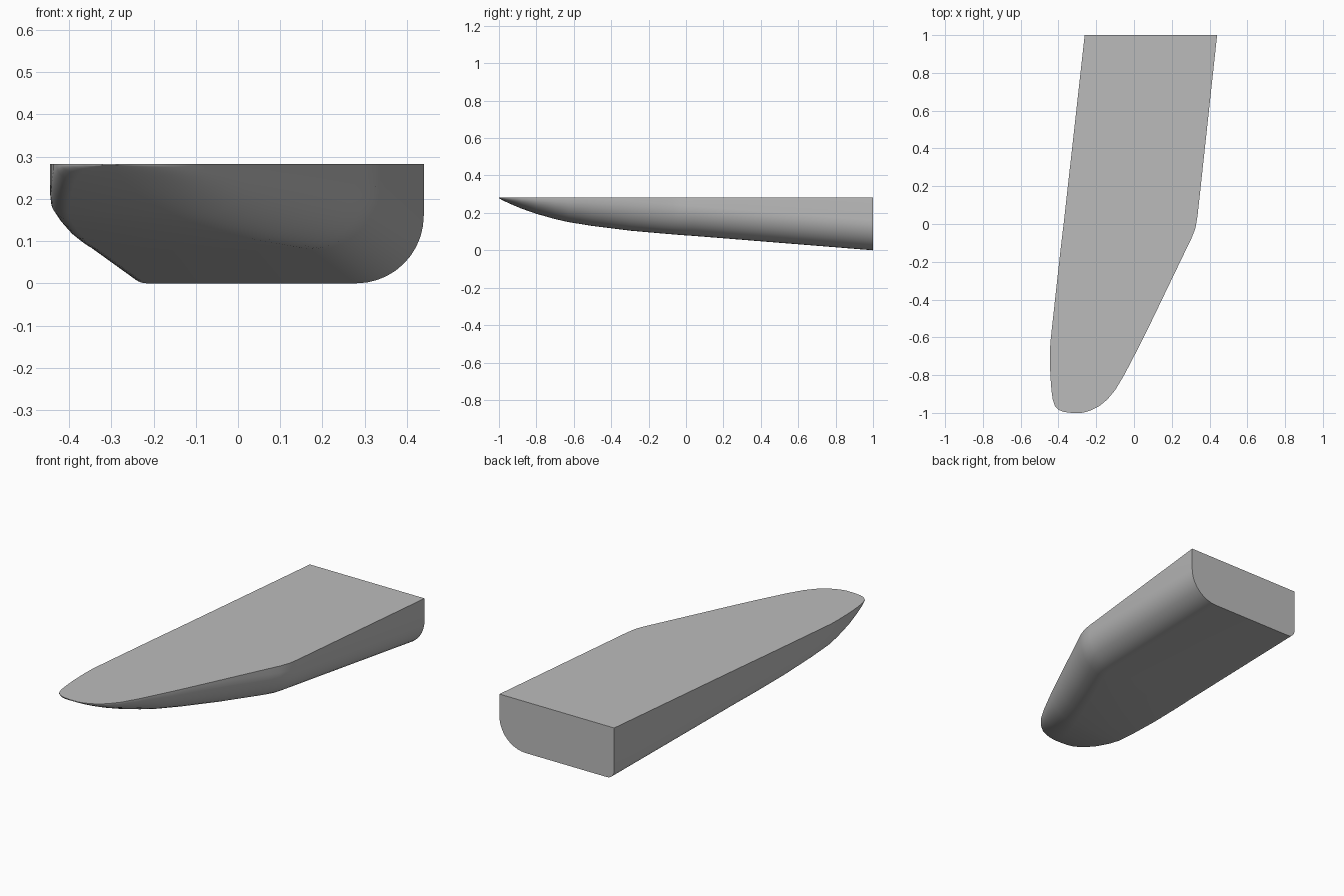
import bpy
import bmesh
from math import sin, cos, pi, radians

if "Cube" in bpy.data.objects:
    bpy.data.objects.remove(bpy.data.objects["Cube"], do_unlink=True)

DECK_Z = 0.283
STEPS = 10

# Outline stations from nose to stern: y, right edge, left edge, bottom height
STATIONS = [
    (-1, -0.33, -0.28, 0.279),
    (-0.995, -0.37, -0.255, 0.276),
    (-0.985, -0.397, -0.225, 0.27),
    (-0.965, -0.418, -0.185, 0.26),
    (-0.93, -0.43, -0.142, 0.244),
    (-0.88, -0.437, -0.1, 0.223),
    (-0.8, -0.443, -0.052, 0.195),
    (-0.7, -0.445, 0, 0.167),
    (-0.63, -0.443, 0.036, 0.151),
    (-0.5, -0.429, 0.1, 0.13),
    (-0.3, -0.407, 0.196, 0.105),
    (-0.13, -0.388, 0.278, 0.09),
    (-0.07, -0.381, 0.307, 0.085),
    (-0.02, -0.375, 0.326, 0.081),
    (0.04, -0.368, 0.336, 0.077),
    (1, -0.261, 0.44, 0),
]


def section(right, left, bottom):
    """Open-topped profile with a tight right and a broad left bottom corner."""
    width, depth = left - right, DECK_Z - bottom
    points = [(right, DECK_Z)]
    for edge, side, radius, start in ((right, 1, 0.045, 0), (left, -1, 0.16, 1)):
        rx = min(radius, width * 0.45)
        rz = min(radius, depth * 0.95)
        for i in range(STEPS + 1):
            t = i / STEPS
            a = (1 - t if start else t) * pi / 2
            points.append((edge + side * rx * (1 - cos(a)),
                           bottom + rz * (1 - sin(a))))
    points.append((left, DECK_Z))
    return points


# Loft the hull and close it with the deck, nose and transom
bm = bmesh.new()
rings = [[bm.verts.new((x, y, z)) for x, z in section(right, left, bottom)]
         for y, right, left, bottom in STATIONS]
for a, b in zip(rings, rings[1:]):
    for i in range(len(a)):
        j = (i + 1) % len(a)
        bm.faces.new((a[i], a[j], b[j], b[i]))
bm.faces.new(rings[0])
bm.faces.new(rings[-1])
bmesh.ops.recalc_face_normals(bm, faces=bm.faces[:])

mesh = bpy.data.meshes.new("hull")
bm.to_mesh(mesh)
bm.free()
hull = bpy.data.objects.new("hull", mesh)
bpy.context.collection.objects.link(hull)

# Plain grey finish
grey = bpy.data.materials.new("plain grey")
grey.use_nodes = True
colour = (0.5, 0.5, 0.5, 1)
grey.diffuse_color = colour
grey.node_tree.nodes["Principled BSDF"].inputs["Base Color"].default_value = colour
mesh.materials.append(grey)

# Smooth flanks with crisp deck and transom edges
bpy.ops.object.select_all(action="DESELECT")
hull.select_set(True)
bpy.context.view_layer.objects.active = hull
bpy.ops.object.shade_smooth_by_angle(angle=radians(35))
